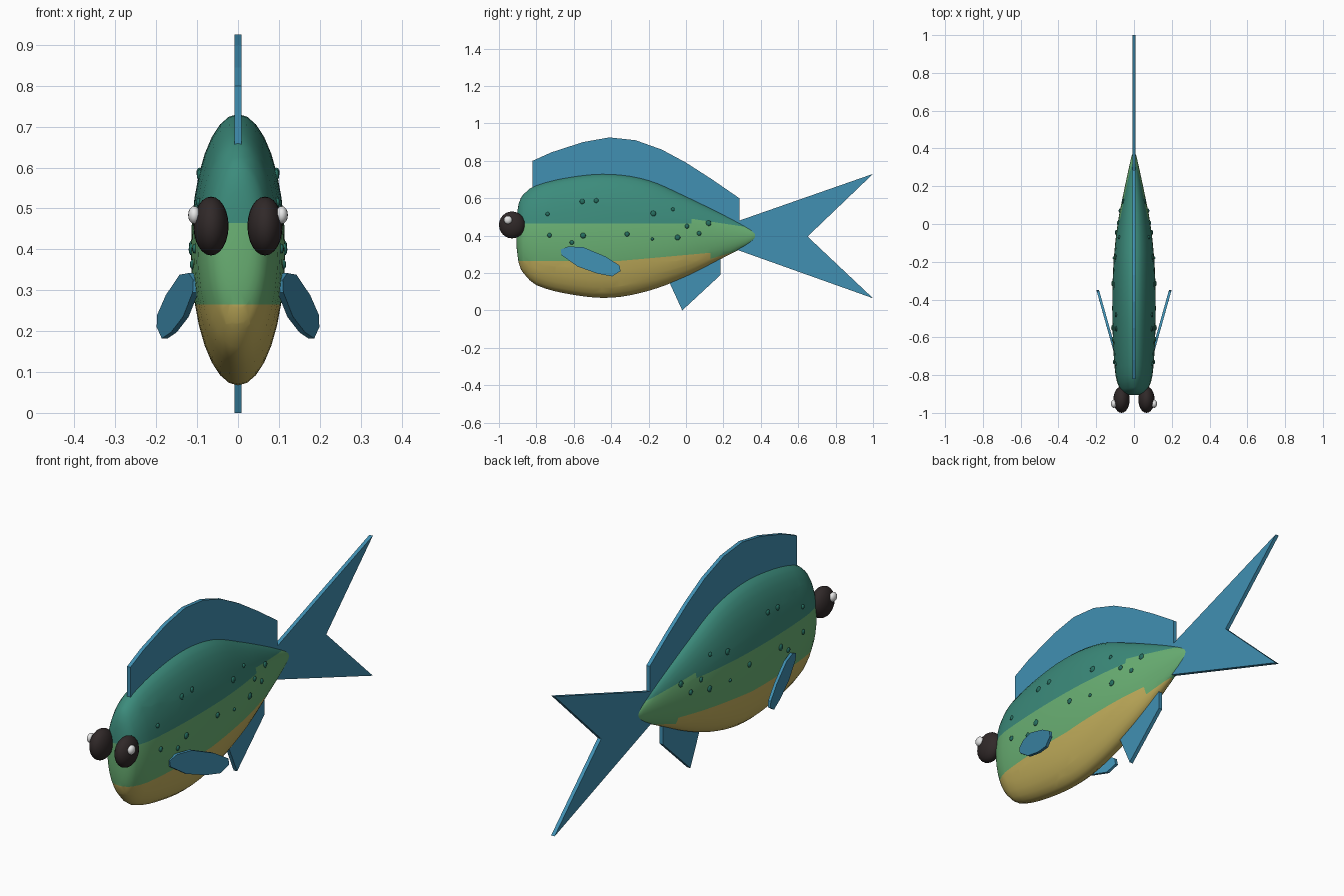
import bpy, bmesh, math
from mathutils import Vector

cube = bpy.data.objects.get("Cube")
if cube:
    bpy.data.objects.remove(cube, do_unlink=True)


def material(name, rgb):
    m = bpy.data.materials.new(name)
    m.use_nodes = True
    m.diffuse_color = (*rgb, 1)
    bsdf = m.node_tree.nodes["Principled BSDF"]
    bsdf.inputs["Base Color"].default_value = (*rgb, 1)
    bsdf.inputs["Roughness"].default_value = 0.6
    return m


TEAL = material("teal back", (.045, .26, .20))
GREEN = material("green flank", (.145, .44, .175))
YELLOW = material("yellow belly", (.56, .44, .11))
BLUE = material("blue fin", (.052, .28, .45))
SPOT = material("dark teal spot", (.02, .16, .12))
DARK = material("dark eye", (.03, .022, .022))
WHITE = material("white glint", (.8, .8, .8))


def make_object(name, bm, mats, smooth=False):
    bmesh.ops.recalc_face_normals(bm, faces=bm.faces[:])
    for f in bm.faces:
        f.smooth = smooth
    me = bpy.data.meshes.new(name)
    bm.to_mesh(me)
    bm.free()
    for m in mats:
        me.materials.append(m)
    ob = bpy.data.objects.new(name, me)
    bpy.context.collection.objects.link(ob)
    return ob


# Body profile: y, top z, bottom z, half width
PROFILE = [
    (-.905, .50, .33, .03), (-.895, .57, .255, .056), (-.87, .62, .20, .077),
    (-.8, .67, .135, .098), (-.6, .717, .083, .112), (-.4, .73, .068, .115),
    (-.2, .697, .105, .108), (0, .61, .18, .087), (.2, .512, .282, .048),
    (.32, .45, .345, .022), (.365, .423, .375, .011), (.38, .405, .39, .004)]


def slope(i, k):
    a, b = PROFILE[max(i - 1, 0)], PROFILE[min(i + 1, len(PROFILE) - 1)]
    return (b[k] - a[k]) / (b[0] - a[0])


def section(y):
    """Top, bottom and half width of the body at y."""
    i = max(j for j in range(len(PROFILE) - 1) if PROFILE[j][0] <= y or j == 0)
    a, b = PROFILE[i], PROFILE[i + 1]
    d = b[0] - a[0]
    t = (y - a[0]) / d
    return [(2*t**3 - 3*t*t + 1) * a[k] + (t**3 - 2*t*t + t) * d * slope(i, k)
            + (3*t*t - 2*t**3) * b[k] + (t**3 - t*t) * d * slope(i + 1, k)
            for k in (1, 2, 3)]


# Body: lofted ellipses, cut along the colour borders
SIDES = 32
bm = bmesh.new()
rings = []
stations = []
for a, b in zip(PROFILE, PROFILE[1:]):
    steps = 4 if b[0] - a[0] > .1 else 2
    stations += [a[0] + (b[0] - a[0]) * s / steps for s in range(steps)]
for y in stations + [PROFILE[-1][0]]:
    top, bottom, w = section(y)
    mid, h = (top + bottom) / 2, (top - bottom) / 2
    angles = [2 * math.pi * s / SIDES for s in range(SIDES)]
    rings.append([bm.verts.new((w * math.sin(t), y, mid + h * math.cos(t))) for t in angles])
for r0, r1 in zip(rings, rings[1:]):
    for s in range(SIDES):
        n = (s + 1) % SIDES
        bm.faces.new((r0[s], r0[n], r1[n], r1[s]))
bm.faces.new(rings[0])
bm.faces.new(rings[-1])


def upper_border(y):
    return .465 if y < .03 else .49 - .15 * (y - .03)


def lower_border(y):
    return max(.265, .265 + .09 * (y + .35)) if y < .13 else .275 + .3 * (y - .13)


# Each cut plane: point (y, z) and slope
for y, z, k in [(0, .465, 0), (.03, .49, -.15), (0, .265, 0),
                (-.35, .265, .09), (.13, .275, .3)]:
    bmesh.ops.bisect_plane(bm, geom=bm.verts[:] + bm.edges[:] + bm.faces[:], dist=1e-5,
                           plane_co=(0, y, z), plane_no=Vector((0, -k, 1)))
for y in (.03, .13):
    bmesh.ops.bisect_plane(bm, geom=bm.verts[:] + bm.edges[:] + bm.faces[:], dist=1e-5,
                           plane_co=(0, y, 0), plane_no=(0, 1, 0))
for f in bm.faces:
    c = f.calc_center_median()
    if c.z > upper_border(c.y) and c.y < .31:
        f.material_index = 0
    elif c.z < lower_border(c.y) and c.y < .31:
        f.material_index = 2
    else:
        f.material_index = 1
make_object("body", bm, [TEAL, GREEN, YELLOW], True)


# Fins: flat outlines in y, z given thickness along x
def fin(name, outline, thickness, place=lambda y: 0, side=1):
    bm = bmesh.new()
    layers = [[bm.verts.new((side * (place(y) + o), y, z)) for y, z in outline]
              for o in (-thickness / 2, thickness / 2)]
    for layer in layers:
        bm.faces.new(layer)
    n = len(outline)
    for i in range(n):
        j = (i + 1) % n
        bm.faces.new((layers[0][i], layers[0][j], layers[1][j], layers[1][i]))
    return make_object(name, bm, [BLUE])


fin("dorsal_fin", [(-.82, .6), (-.82, .8), (-.72, .845), (-.55, .9), (-.41, .925),
                   (-.27, .91), (-.13, .86), (0, .79), (.14, .7), (.285, .6),
                   (.285, .44), (0, .5), (-.4, .6)], .018)
fin("tail_fin", [(.27, .475), (1, .73), (.65, .395), (1, .065), (.27, .325)], .018)
fin("anal_fin", [(-.13, .24), (-.02, 0), (.185, .19), (.185, .31)], .018)

PECTORAL = [(-.67, .325), (-.63, .342), (-.55, .338), (-.43, .288), (-.355, .24),
            (-.35, .21), (-.395, .182), (-.475, .197), (-.58, .235), (-.665, .295)]
for side, label in ((1, "left"), (-1, "right")):
    fin(label + "_pectoral_fin", PECTORAL, .014, lambda y: .108 + (y + .65) * .28, side)


# Eyes, glints and skin spots
def ellipsoid(name, centre, radii, mat, detail=24):
    bm = bmesh.new()
    bmesh.ops.create_uvsphere(bm, u_segments=detail, v_segments=detail // 2, radius=1)
    bmesh.ops.scale(bm, vec=radii, verts=bm.verts[:])
    bmesh.ops.translate(bm, vec=centre, verts=bm.verts[:])
    return make_object(name, bm, [mat], True)


SPOTS = [(-.74, .515, .011), (-.73, .402, .012), (-.555, .582, .014), (-.48, .587, .013),
         (-.55, .4, .015), (-.61, .363, .012), (-.315, .408, .013), (-.175, .518, .015),
         (-.18, .382, .008), (-.07, .54, .01), (-.045, .39, .015), (.005, .45, .012),
         (.07, .412, .012), (.12, .466, .015)]
for side, label in ((1, "left"), (-1, "right")):
    ellipsoid(label + "_eye", (side * .066, -.93, .457), (.043, .07, .072), DARK)
    ellipsoid(label + "_eye_glint", (side * .107, -.952, .484), (.015, .022, .022), WHITE, 16)
    for i, (y, z, r) in enumerate(SPOTS):
        top, bottom, w = section(y)
        rise = (2 * z - top - bottom) / (top - bottom)
        x = w * math.sqrt(max(0, 1 - rise * rise))
        ellipsoid(f"{label}_spot_{i + 1}", (side * x, y, z), (.007, r, r), SPOT, 12)
